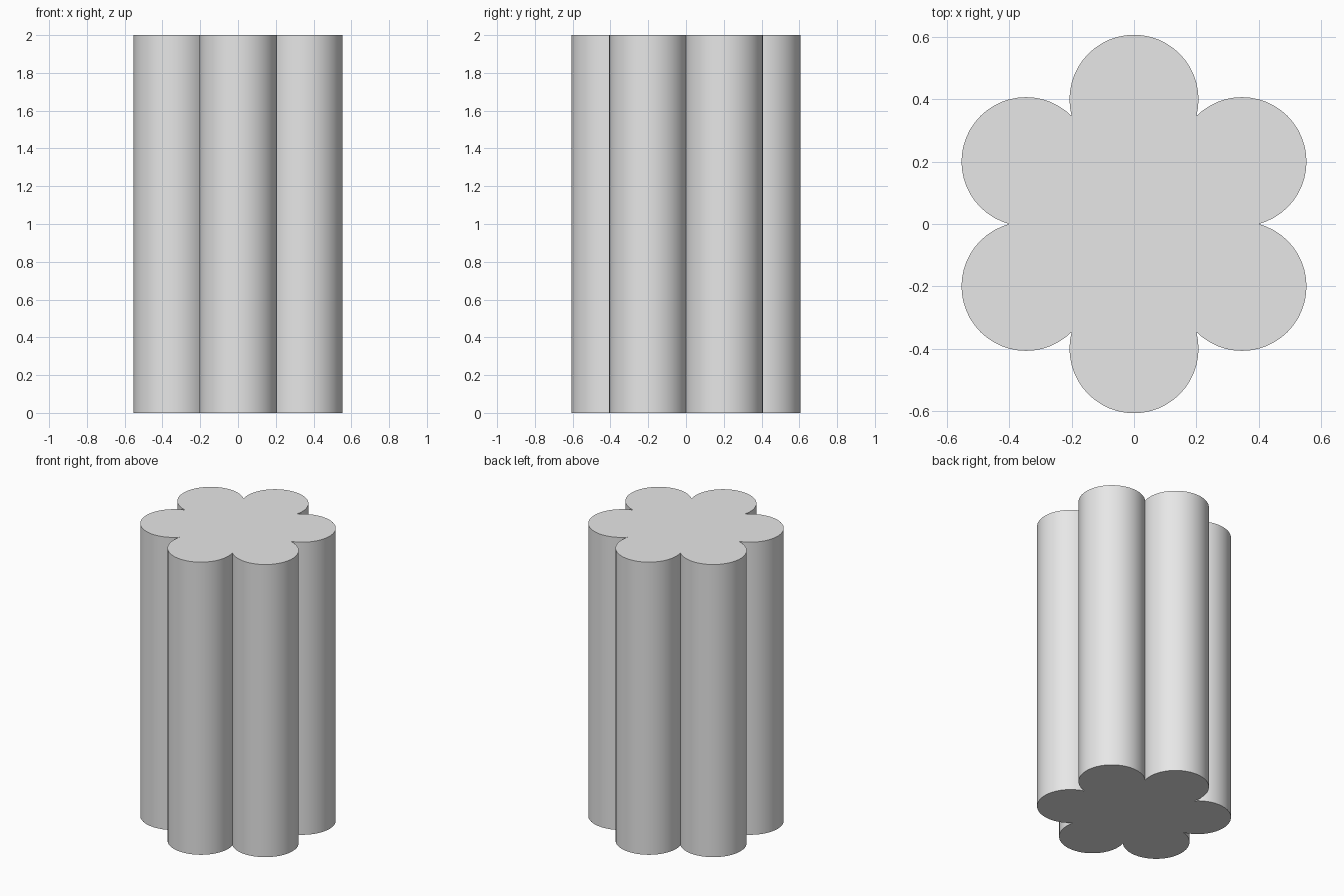
import bpy
import bmesh
import math
from mathutils import Vector

cube = bpy.data.objects.get("Cube")
if cube:
    bpy.data.objects.remove(cube, do_unlink=True)

HEIGHT = 2.0
LOBES = 6
CENTRE_DIST = 0.4                      # lobe centres from the axis
LOBE_RADIUS = 0.207
HALF_ARC = math.radians(105)           # each lobe spans this either side
STEPS = 28                             # segments per lobe

# Plain grey material
grey = bpy.data.materials.new("light_grey")
grey.use_nodes = True
colour = (0.8, 0.8, 0.8, 1.0)
grey.diffuse_color = colour
grey.node_tree.nodes["Principled BSDF"].inputs["Base Color"].default_value = colour


def polar(radius, angle):
    return Vector((radius * math.cos(angle), radius * math.sin(angle), 0))


# Six-lobed outline; each lobe starts at the notch where the previous one ends
outline = []
for k in range(LOBES):
    heading = math.radians(30) + k * math.tau / LOBES
    centre = polar(CENTRE_DIST, heading)
    for i in range(STEPS):
        angle = heading - HALF_ARC + 2 * HALF_ARC * i / STEPS
        outline.append(centre + polar(LOBE_RADIUS, angle))

# Column extruded from the outline
bm = bmesh.new()
base = bm.faces.new([bm.verts.new(p) for p in outline])
top = bmesh.ops.extrude_face_region(bm, geom=[base], use_keep_orig=True)
top_verts = [g for g in top["geom"] if isinstance(g, bmesh.types.BMVert)]
bmesh.ops.translate(bm, vec=(0, 0, HEIGHT), verts=top_verts)
bmesh.ops.recalc_face_normals(bm, faces=bm.faces)

mesh = bpy.data.meshes.new("lobed_column")
bm.to_mesh(mesh)
bm.free()
mesh.materials.append(grey)
column = bpy.data.objects.new("lobed_column", mesh)
bpy.context.collection.objects.link(column)

# Smooth lobes with crisp notches and rims
bpy.ops.object.select_all(action="DESELECT")
column.select_set(True)
bpy.context.view_layer.objects.active = column
bpy.ops.object.shade_smooth_by_angle(angle=math.radians(30))
